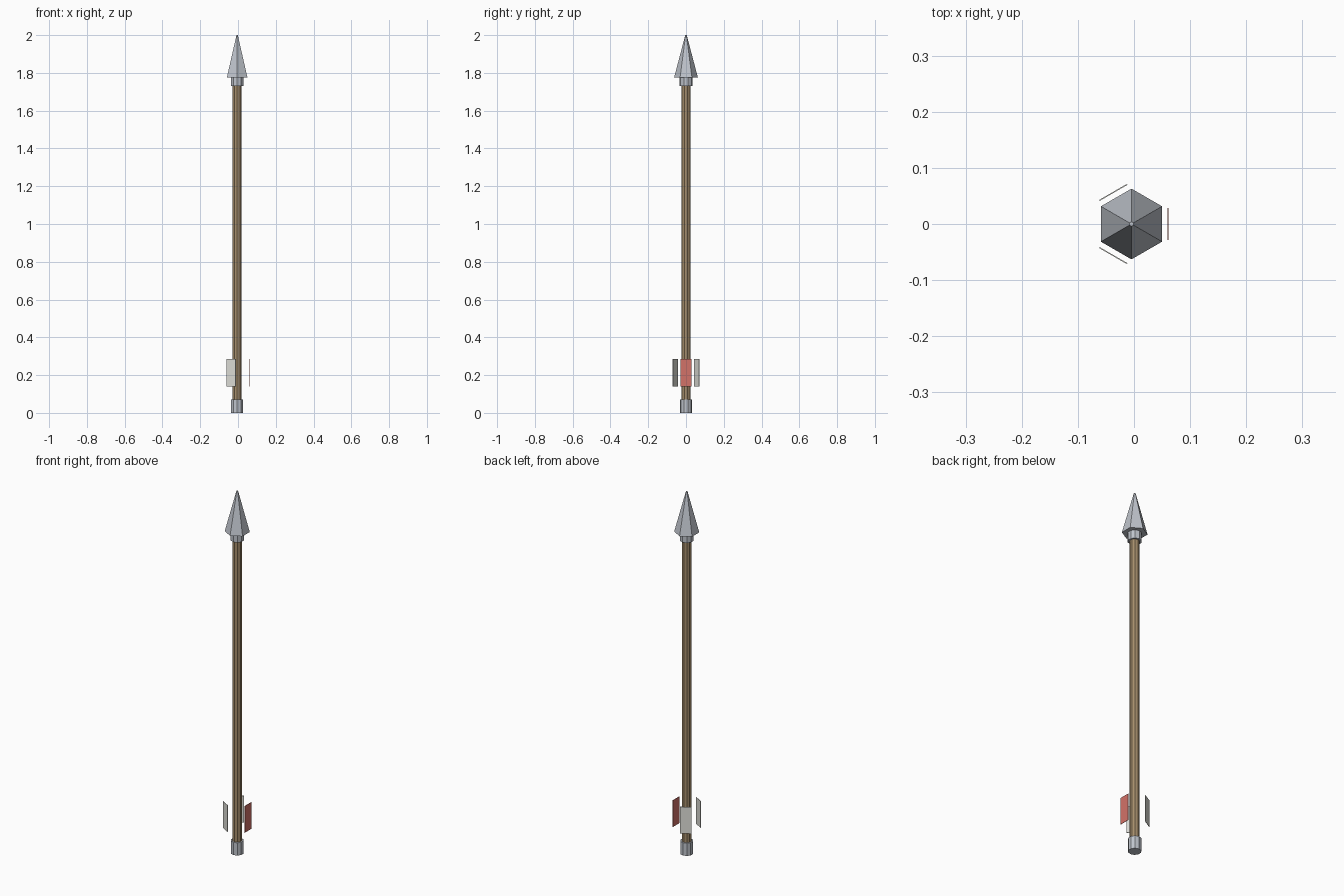
import bpy
from math import radians, cos, sin

if "Cube" in bpy.data.objects:
    bpy.data.objects.remove(bpy.data.objects["Cube"])

AX = -0.0045  # shaft axis, offset so the three vanes leave the bounds centred


def material(name, rgb):
    m = bpy.data.materials.new(name)
    m.diffuse_color = (*rgb, 1)
    m.use_nodes = True
    m.node_tree.nodes["Principled BSDF"].inputs["Base Color"].default_value = m.diffuse_color
    return m


wood = material("wood", (0.38, 0.27, 0.15))
steel = material("steel", (0.52, 0.55, 0.60))
red = material("red_feather", (0.65, 0.17, 0.14))
pale = material("pale_feather", (0.75, 0.75, 0.70))


def tapered(name, sides, r1, r2, z1, z2, mat):
    bpy.ops.mesh.primitive_cone_add(vertices=sides, radius1=r1, radius2=r2, depth=z2 - z1,
                                    location=(AX, 0, (z1 + z2) / 2))
    ob = bpy.context.object
    ob.name = name
    ob.data.materials.append(mat)


# Shaft and metal fittings
tapered("shaft", 10, 0.025, 0.025, 0.03, 1.76, wood)
tapered("nock", 10, 0.033, 0.033, 0.0, 0.07, steel)
tapered("collar", 10, 0.035, 0.035, 1.73, 1.78, steel)
tapered("head", 6, 0.063, 0.004, 1.775, 2.0, steel)

# Three thin vanes standing off the shaft
for i, mat in enumerate((red, pale, pale)):
    a = radians(120 * i)
    bpy.ops.mesh.primitive_cube_add(size=1, location=(AX + 0.065 * cos(a), 0.065 * sin(a), 0.2125),
                                    rotation=(0, 0, a))
    vane = bpy.context.object
    vane.name = f"vane_{i + 1}"
    vane.scale = (0.002, 0.057, 0.147)
    vane.data.materials.append(mat)
